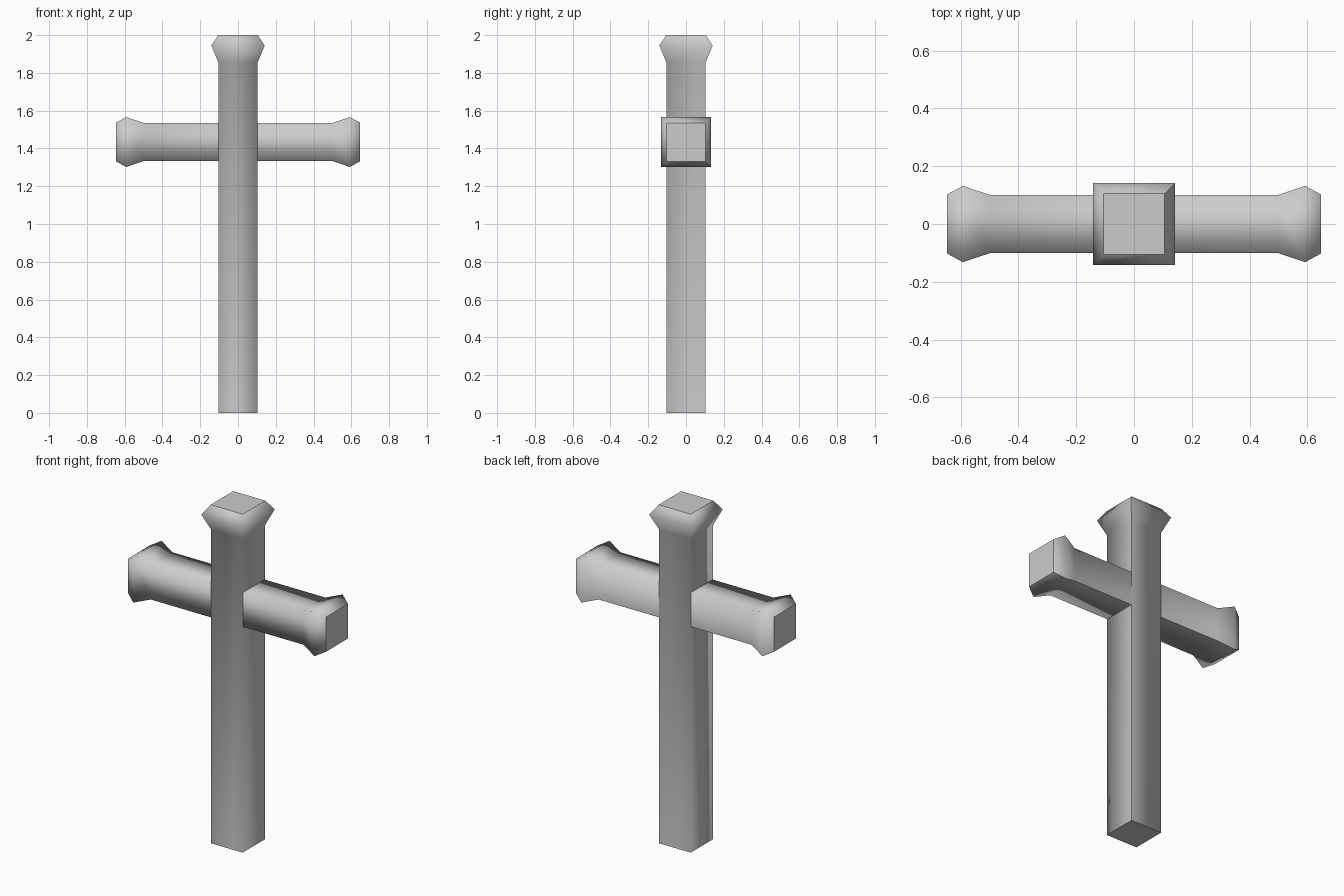
import bpy, bmesh
from mathutils import Matrix, Vector
from math import pi

cube = bpy.data.objects.get("Cube")
if cube:
    bpy.data.objects.remove(cube)

stone = bpy.data.materials.new("pale_grey_stone")
stone.use_nodes = True
GREY = (0.6, 0.6, 0.6, 1)
stone.diffuse_color = GREY
stone.node_tree.nodes["Principled BSDF"].inputs["Base Color"].default_value = GREY

CORNERS = [(1, 1), (-1, 1), (-1, -1), (1, -1)]


def square_beam(name, profile, matrix):
    """Loft a square section along z through (height, half width) stations."""
    bm = bmesh.new()
    rings = [[bm.verts.new((x * r, y * r, h)) for x, y in CORNERS] for h, r in profile]
    for low, high in zip(rings, rings[1:]):
        for i in range(4):
            j = (i + 1) % 4
            bm.faces.new((low[i], low[j], high[j], high[i])).smooth = True
    # Flat end faces with crisp rims
    for ring in (rings[0][::-1], rings[-1]):
        for edge in bm.faces.new(ring).edges:
            edge.smooth = False
    # One crisp corner along the length, the others shade softly
    for low, high in zip(rings, rings[1:]):
        bm.edges.get((low[0], high[0])).smooth = False
    bm.transform(matrix)
    bmesh.ops.recalc_face_normals(bm, faces=bm.faces)
    mesh = bpy.data.meshes.new(name)
    bm.to_mesh(mesh)
    bm.free()
    mesh.materials.append(stone)
    obj = bpy.data.objects.new(name, mesh)
    bpy.context.collection.objects.link(obj)
    return obj


# Upright post with a flared knob on top
square_beam("upright_post", [(0, 0.103), (1.853, 0.103), (1.945, 0.141), (2, 0.105)],
            Matrix())

# Crossbar with a flared knob at each end
half = [(0.5, 0.101), (0.592, 0.132), (0.647, 0.102)]
bar = [(-h, r) for h, r in reversed(half)] + half
square_beam("crossbar", bar,
            Matrix.Translation(Vector((0, 0, 1.434))) @ Matrix.Rotation(pi / 2, 4, "Y"))
